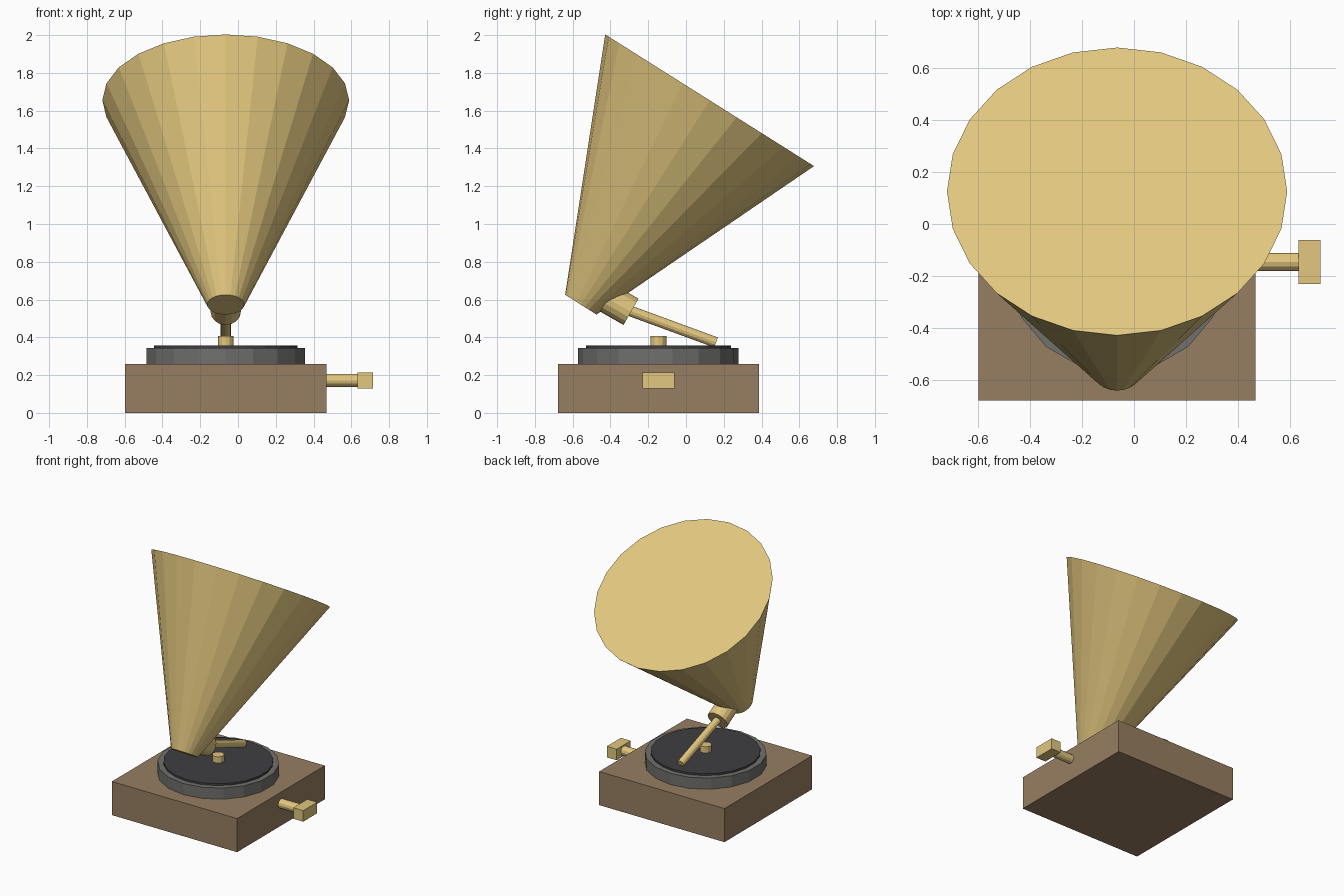
import bpy, bmesh
from mathutils import Vector, Matrix

if "Cube" in bpy.data.objects:
    bpy.data.objects.remove(bpy.data.objects["Cube"])

CX, CY = -0.065, -0.146   # centre of the cabinet and turntable


def material(name, rgb):
    m = bpy.data.materials.new(name)
    m.diffuse_color = (*rgb, 1)
    m.use_nodes = True
    m.node_tree.nodes["Principled BSDF"].inputs["Base Color"].default_value = m.diffuse_color
    return m


brass = material("brass", (0.76, 0.57, 0.21))
wood = material("wood", (0.31, 0.21, 0.12))
grey = material("dark_grey", (0.16, 0.16, 0.155))
black = material("black", (0.05, 0.05, 0.055))


def finish(name, bm, mat):
    me = bpy.data.meshes.new(name)
    bm.to_mesh(me)
    bm.free()
    me.materials.append(mat)
    ob = bpy.data.objects.new(name, me)
    bpy.context.collection.objects.link(ob)
    return ob


def box(name, centre, size, mat):
    bm = bmesh.new()
    bmesh.ops.create_cube(bm, size=1, matrix=Matrix.Translation(centre) @ Matrix.Diagonal((*size, 1)))
    return finish(name, bm, mat)


def rod(name, start, end, r0, r1, sides, mat):
    """Capped cone or cylinder between two points."""
    a, b = Vector(start), Vector(end)
    turn = Vector((0, 0, 1)).rotation_difference(b - a).to_matrix().to_4x4()
    bm = bmesh.new()
    bmesh.ops.create_cone(bm, cap_ends=True, segments=sides, radius1=r0, radius2=r1,
                          depth=(b - a).length, matrix=Matrix.Translation((a + b) / 2) @ turn)
    return finish(name, bm, mat)


# Cabinet
box("cabinet", (CX, CY, 0.129), (1.065, 1.065, 0.258), wood)

# Turntable, record and spindle
rod("turntable", (CX, CY, 0.25), (CX, CY, 0.344), 0.425, 0.425, 18, grey)
rod("record", (CX, CY, 0.34), (CX, CY, 0.358), 0.383, 0.383, 22, black)
rod("spindle", (CX, CY, 0.35), (CX, CY, 0.406), 0.042, 0.042, 12, brass)

# Crank
rod("crank_shaft", (0.45, CY, 0.172), (0.64, CY, 0.172), 0.035, 0.035, 12, brass)
box("crank_handle", (0.674, CY, 0.172), (0.084, 0.17, 0.085), brass)

# Horn, elbow and tone arm
rod("horn", (CX, -0.557, 0.573), (CX, 0.125, 1.655), 0.098, 0.6535, 24, brass)
rod("elbow", (CX, -0.455, 0.629), (CX, -0.291, 0.535), 0.08, 0.08, 16, brass)
rod("tone_arm", (CX, -0.34, 0.556), (CX, 0.159, 0.373), 0.028, 0.028, 12, brass)
